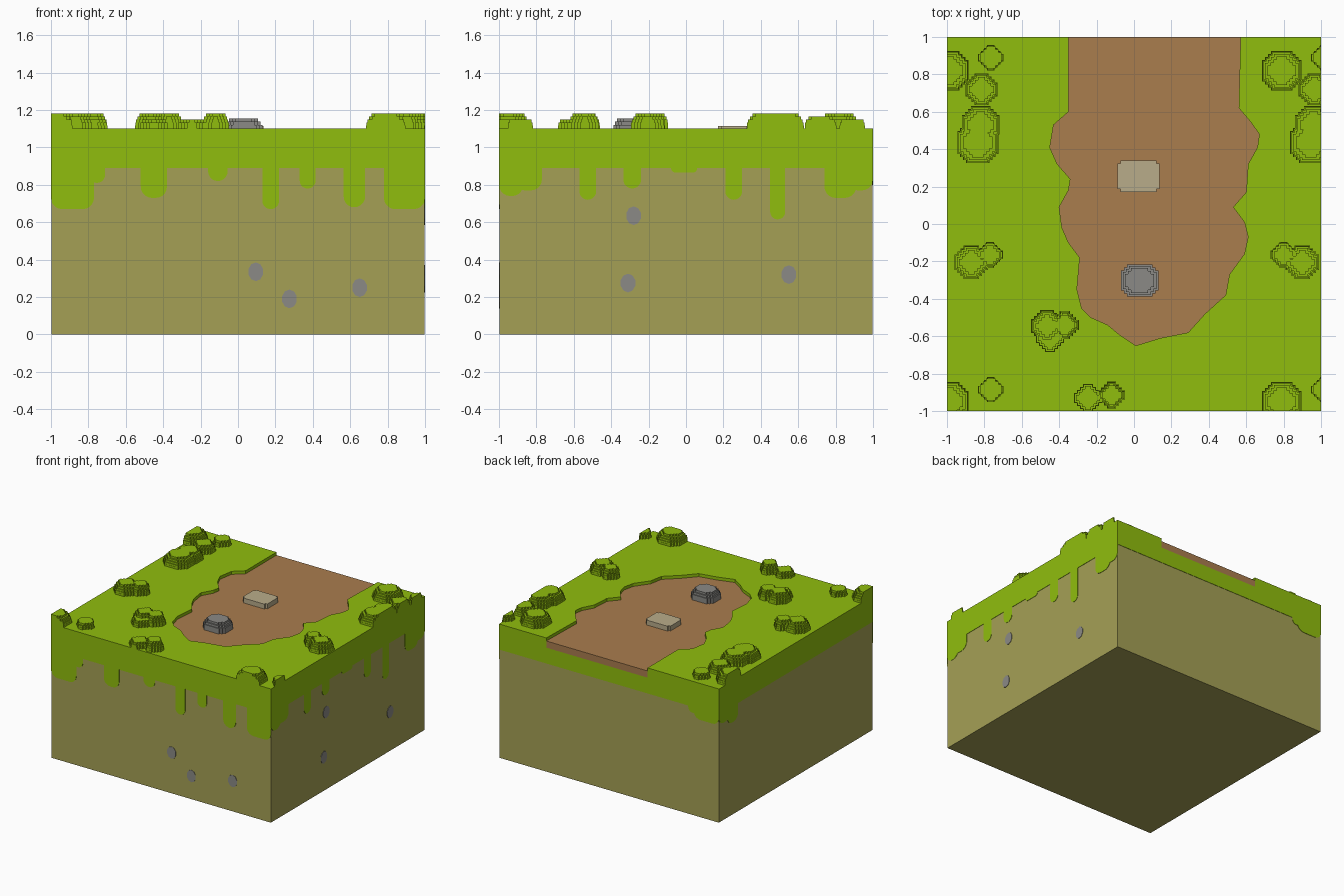
import bpy
import bmesh
import math
from mathutils import Vector

cube = bpy.data.objects.get("Cube")
if cube:
    bpy.data.objects.remove(cube, do_unlink=True)


def material(name, red, green, blue):
    mat = bpy.data.materials.new(name)
    mat.use_nodes = True
    colour = (red, green, blue, 1)
    mat.diffuse_color = colour
    mat.node_tree.nodes["Principled BSDF"].inputs["Base Color"].default_value = colour
    return mat


GRASS = material("grass green", .28, .515, .004)
SOIL = material("khaki soil", .376, .352, .091)
PATH = material("brown path", .402, .205, .076)
STONE = material("grey stone", .258, .254, .238)
SLAB = material("beige slab", .485, .413, .254)

STEP = .016      # size of one stair step
SIDE = .997      # soil half width, just inside the plates
TURF_LOW = .89
TURF_TOP = 1.1
PATH_LOW = 1.02
PATH_TOP = 1.075


def add_prism(bm, points, offset):
    """Extrude a closed outline along an offset."""
    offset = Vector(offset)
    low = [bm.verts.new(p) for p in points]
    high = [bm.verts.new(Vector(p) + offset) for p in points]
    bm.faces.new(low)
    bm.faces.new(high)
    for i in range(len(low)):
        j = (i + 1) % len(low)
        bm.faces.new((low[i], low[j], high[j], high[i]))


def finish(name, bm, mat):
    bmesh.ops.remove_doubles(bm, verts=bm.verts, dist=1e-5)
    bmesh.ops.dissolve_degenerate(bm, edges=bm.edges, dist=1e-5)
    bmesh.ops.recalc_face_normals(bm, faces=bm.faces)
    mesh = bpy.data.meshes.new(name)
    bm.to_mesh(mesh)
    bm.free()
    mesh.materials.append(mat)
    obj = bpy.data.objects.new(name, mesh)
    bpy.context.collection.objects.link(obj)
    return obj


def layer(name, outline, low, high, mat):
    bm = bmesh.new()
    add_prism(bm, [(x, y, low) for x, y in outline], (0, 0, high - low))
    return finish(name, bm, mat)


def square(half):
    return [(-half, -half), (half, -half), (half, half), (-half, half)]


def clamp(value):
    return max(-1, min(1, value))


def stair_outline(x, y, rx, ry, steps):
    """Rectangle whose corners are cut back in small stairs."""
    s = STEP
    corner = [(rx, ry - steps * s)]
    for i in range(1, steps + 1):
        corner.append((rx - i * s, ry - (steps - i + 1) * s))
        corner.append((rx - i * s, ry - (steps - i) * s))
    points = []
    for sx, sy in ((1, 1), (-1, 1), (-1, -1), (1, -1)):
        part = [(clamp(x + sx * a), clamp(y + sy * b)) for a, b in corner]
        points += part if sx == sy else part[::-1]
    return points


# Soil block and grass layers with the sunken path
path_line = [
    (-.35, 1), (-.35, .6), (-.43, .53), (-.45, .41), (-.41, .32), (-.34, .24),
    (-.35, .18), (-.4, .09), (-.385, -.02), (-.35, -.1), (-.29, -.18),
    (-.305, -.35), (-.28, -.45), (-.23, -.5), (-.14, -.54), (-.08, -.59),
    (.01, -.65), (.14, -.61), (.29, -.58), (.38, -.48), (.49, -.38),
    (.51, -.27), (.59, -.16), (.61, -.07), (.59, .01), (.53, .09), (.6, .17),
    (.61, .32), (.66, .41), (.67, .48), (.62, .55), (.56, .62), (.57, 1)]
layer("soil_block", square(SIDE), 0, TURF_LOW, SOIL)
layer("grass_base", square(1), TURF_LOW, PATH_LOW, GRASS)
turf_line = [(-1, 1)] + path_line + [(1, 1), (1, -1), (-1, -1)]
layer("grass_top", turf_line, PATH_LOW, TURF_TOP, GRASS)
layer("dirt_path", path_line, PATH_LOW, PATH_TOP, PATH)

# Mapping from side coordinates (along, up) to each face of the block
FACES = {
    "front": (lambda u, z: (u, -SIDE, z), (0, SIDE - 1, 0)),
    "right": (lambda u, z: (SIDE, u, z), (1 - SIDE, 0, 0)),
    "back": (lambda u, z: (u, SIDE, z), (0, 1 - SIDE, 0)),
    "left": (lambda u, z: (-SIDE, u, z), (SIDE - 1, 0, 0)),
}


def drip_outline(start, end, low):
    """Tongue of grass with a rounded lower end."""
    r = min((end - start) / 2, .06, TURF_LOW - low)
    angles = [math.pi / 2 * i / 5 for i in range(6)]
    left = [(start + r - r * math.cos(a), low + r - r * math.sin(a)) for a in angles]
    right = [(start + end - u, z) for u, z in reversed(left)]
    return [(start, TURF_LOW)] + left + right + [(end, TURF_LOW)]


def oval_outline(u, z):
    angles = [math.tau * (i + .5) / 10 for i in range(10)]
    return [(u + .041 * math.cos(a), z + .05 * math.sin(a)) for a in angles]


def plates(name, face, outlines, mat):
    place, offset = FACES[face]
    bm = bmesh.new()
    for outline in outlines:
        add_prism(bm, [place(u, z) for u, z in outline], offset)
    return finish(name, bm, mat)


# Grass drips hanging down the sides
drips = {
    "front": [(-1, -.77, .67), (-.8, -.71, .81), (-.52, -.38, .73),
              (-.16, -.055, .82), (.13, .22, .67), (.33, .415, .78),
              (.565, .68, .68), (.78, 1, .67)],
    "right": [(-1, -.87, .74), (-.92, -.77, .77), (-.57, -.48, .72),
              (-.335, -.24, .78), (-.08, .06, .865), (.21, .3, .72),
              (.45, .53, .615), (.74, .91, .73), (.86, 1, .77)],
    "back": [(-1, -.77, .8), (-.8, -.72, .84)],
    "left": [(.75, .89, .76), (.86, 1, .8)],
}
for face, spans in drips.items():
    plates(face + "_grass_drips", face, [drip_outline(*s) for s in spans], GRASS)

# Pebbles set into the soil
pebbles = {
    "front": [(.095, .335), (.275, .19), (.65, .25)],
    "right": [(-.28, .635), (-.31, .275), (.55, .32)],
}
for face, spots in pebbles.items():
    plates(face + "_pebbles", face, [oval_outline(*p) for p in spots], STONE)


# Stepped bushes, cut flush with the block edges
def bush(index, x, y, radius, tiers):
    bm = bmesh.new()
    for i in range(tiers):
        r = radius * math.sqrt(1 - (i / (tiers + .8)) ** 2)
        outline = stair_outline(x, y, r, r, 3 if r > .06 else 2)
        add_prism(bm, [(a, b, TURF_TOP + i * STEP) for a, b in outline], (0, 0, STEP))
    finish(f"bush_{index}", bm, GRASS)


side_bushes = [(-.99, .82, .105, 5), (-.815, .72, .085, 4), (-.765, .89, .068, 3),
               (-.82, .53, .1, 5), (-.835, .435, .11, 5),
               (-.99, -.95, .105, 5), (-.765, -.885, .068, 3)]
middle_bushes = [(-.87, -.205, .09, 5), (-.77, -.165, .07, 5)]
front_bushes = [(-.465, -.545, .085, 5), (-.37, -.54, .075, 5), (-.45, -.61, .075, 3),
                (-.245, -.93, .075, 3), (-.12, -.915, .072, 5)]
bushes = side_bushes + middle_bushes + front_bushes
bushes += [(x + 1.78, y, r, n) for x, y, r, n in side_bushes]
bushes += [(.03 - x, y, r, n) for x, y, r, n in middle_bushes]
for index, spec in enumerate(bushes, 1):
    bush(index, *spec)

# Flat slab and rounded rock on the path
layer("path_slab", stair_outline(.025, .255, .112, .085, 1), PATH_TOP, 1.115, SLAB)
rock = bmesh.new()
for rx, ry, low, high in ((.1, .085, PATH_TOP, 1.12), (.09, .078, 1.12, 1.138),
                          (.078, .068, 1.138, 1.155)):
    outline = stair_outline(.03, -.302, rx, ry, 2)
    add_prism(rock, [(a, b, low) for a, b in outline], (0, 0, high - low))
finish("path_rock", rock, STONE)
